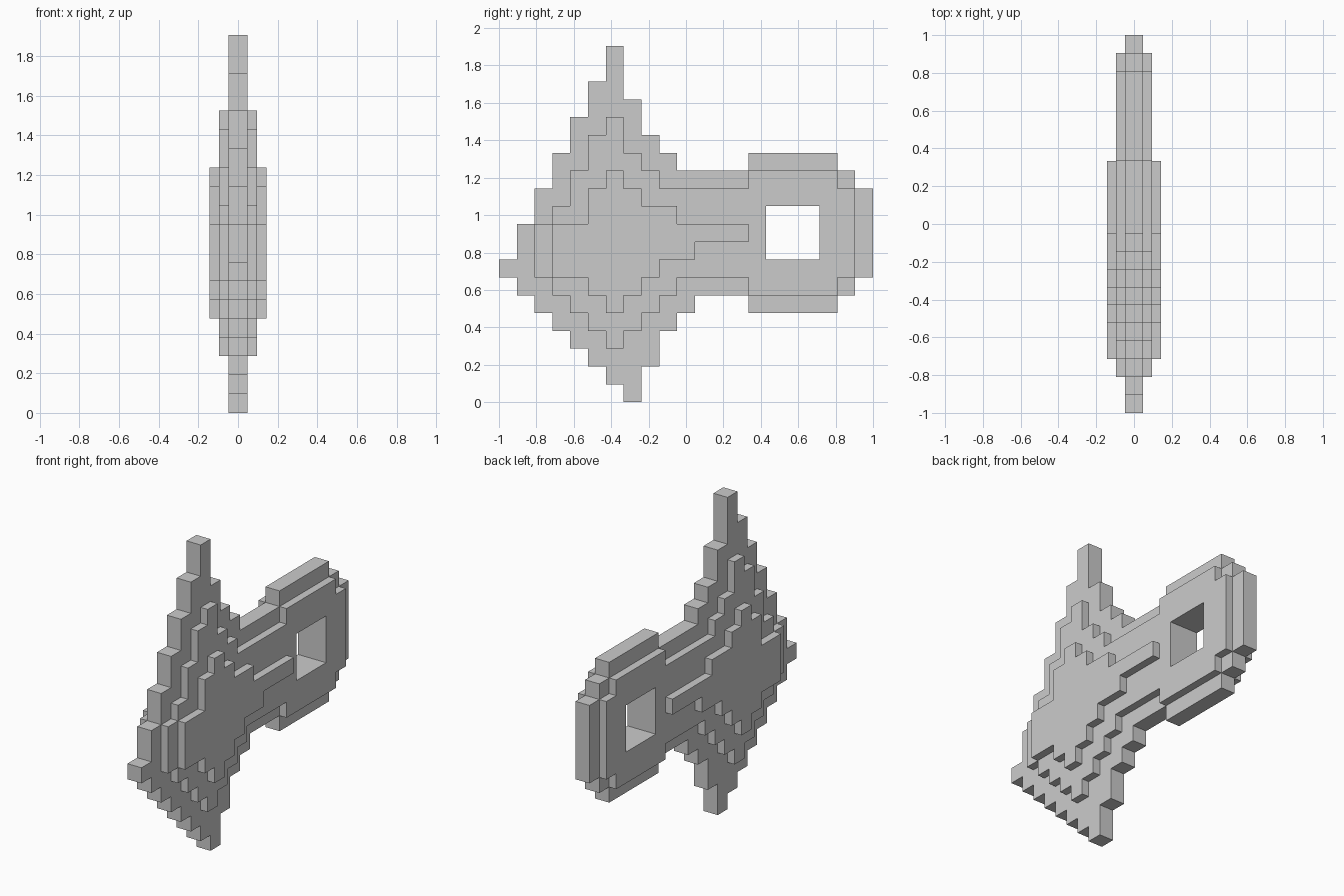
import bpy, bmesh

if "Cube" in bpy.data.objects:
    bpy.data.objects.remove(bpy.data.objects["Cube"])

U = 2 / 21                       # size of one block

# Each layer: first column, then (bottom, top) in blocks for each column along y
core = (0, [(7, 8), (6, 10), (5, 12), (4, 14), (3, 16), (2, 18), (1, 20), (0, 17),
            (2, 15), (4, 14), (5, 13)] + [(6, 13)] * 3 + [(5, 14)] * 5 + [(6, 13), (7, 12)])
middle = (2, [(7, 10), (6, 11), (5, 13), (4, 15), (3, 16), (4, 14), (5, 13), (6, 12)]
          + [(7, 12)] * 4 + [(6, 13)] * 5 + [(7, 12)])
outer = (3, [(7, 10)] * 2 + [(6, 12), (5, 13), (6, 12), (7, 11), (8, 11), (8, 10)]
         + [(9, 10)] * 3)

# Thickness of every cell in blocks: 1 for the core, 2 middle, 3 outer
thick = {}
for level, (start, columns) in enumerate((core, middle, outer), 1):
    for i, (low, high) in enumerate(columns):
        for k in range(low, high):
            thick[start + i, k] = level

# Square opening through the grip
for j in range(15, 18):
    for k in range(8, 11):
        thick.pop((j, k), None)

bm = bmesh.new()


def face(points):
    bm.faces.new([bm.verts.new((x * U / 2, -1 + y * U, z * U)) for x, y, z in points])


for (j, k), t in thick.items():
    corners = [(j, k), (j + 1, k), (j + 1, k + 1), (j, k + 1)]
    # Flat faces on both sides
    face([(t, y, z) for y, z in corners])
    face([(-t, y, z) for y, z in reversed(corners)])
    # Step walls where the neighbouring cell is thinner
    for n, (dj, dk) in enumerate(((0, -1), (1, 0), (0, 1), (-1, 0))):
        other = thick.get((j + dj, k + dk), 0)
        (ya, za), (yb, zb) = corners[n], corners[(n + 1) % 4]
        if other == 0:
            spans = [(-t, -1)] + [(-1, 1)] + [(1, t)] if t > 1 else [(-1, 1)]
        else:
            spans = [(-t, -other), (other, t)] if other < t else []
        # Cut walls at every layer boundary so that the steps weld together
        for a, b in spans:
            cuts = [x for x in (-3, -2, -1, 1, 2, 3) if a <= x <= b]
            for p, q in zip(cuts, cuts[1:]):
                face([(p, ya, za), (p, yb, zb), (q, yb, zb), (q, ya, za)])

bmesh.ops.remove_doubles(bm, verts=bm.verts, dist=1e-4)
bmesh.ops.recalc_face_normals(bm, faces=bm.faces)

mesh = bpy.data.meshes.new("stepped_blade_and_grip")
bm.to_mesh(mesh)
bm.free()
blade = bpy.data.objects.new("stepped_blade_and_grip", mesh)
bpy.context.collection.objects.link(blade)

grey = bpy.data.materials.new("light_grey")
grey.diffuse_color = (0.6, 0.6, 0.6, 1)
grey.use_nodes = True
grey.node_tree.nodes["Principled BSDF"].inputs["Base Color"].default_value = grey.diffuse_color
mesh.materials.append(grey)
